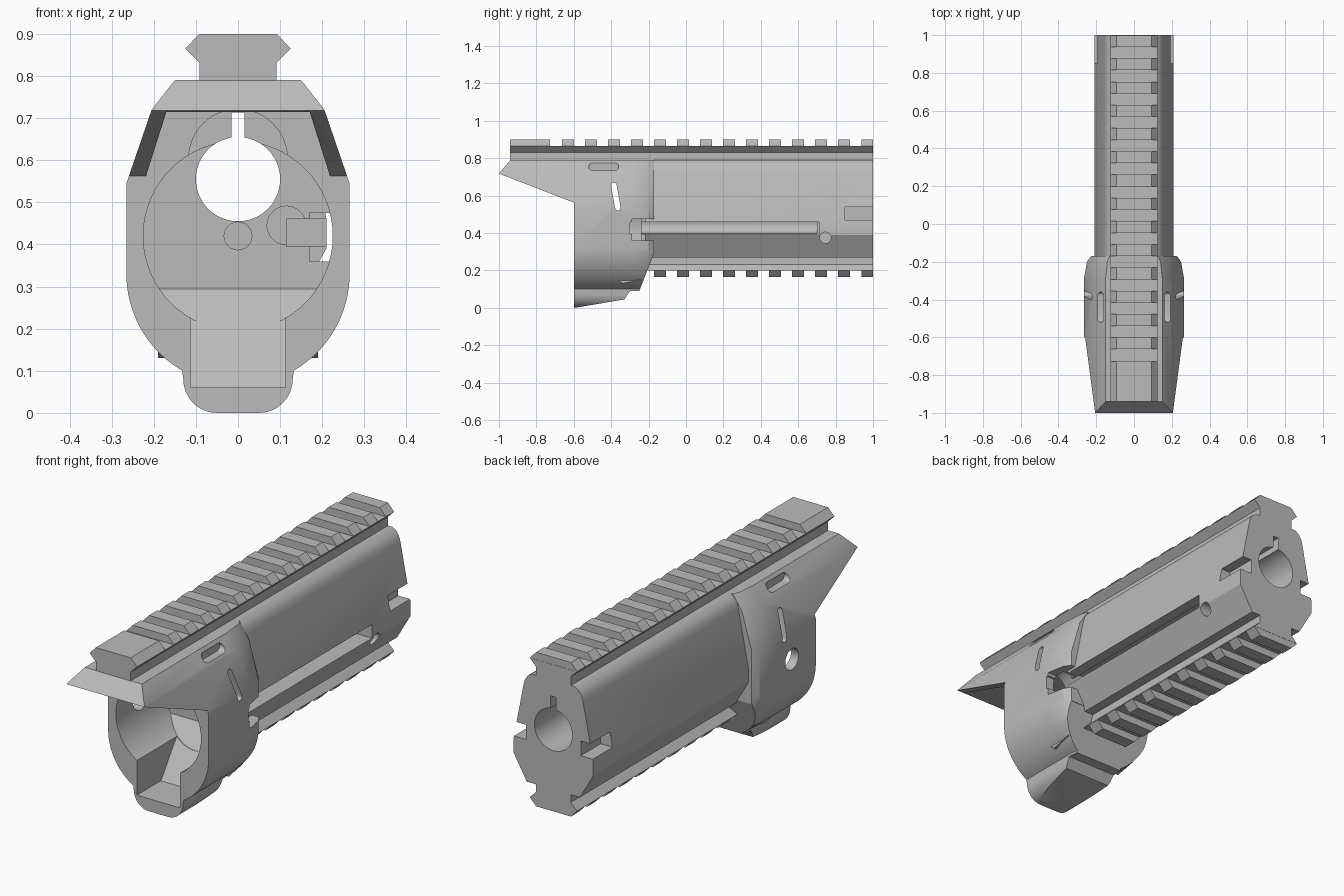
import bpy, bmesh
from math import sin, cos, pi, radians
from mathutils import Vector

if "Cube" in bpy.data.objects:
    bpy.data.objects.remove(bpy.data.objects["Cube"])

grey = bpy.data.materials.new("plain grey")
grey.use_nodes = True
colour = (0.5, 0.5, 0.5, 1)
grey.diffuse_color = colour
grey.node_tree.nodes["Principled BSDF"].inputs["Base Color"].default_value = colour


def loft(name, rings):
    """Solid through matching rings of points."""
    bm = bmesh.new()
    loops = [[bm.verts.new(p) for p in ring] for ring in rings]
    n = len(loops[0])
    for a, b in zip(loops, loops[1:]):
        for i in range(n):
            bm.faces.new((a[i], a[(i + 1) % n], b[(i + 1) % n], b[i]))
    bm.faces.new(loops[0])
    bm.faces.new(loops[-1])
    bmesh.ops.recalc_face_normals(bm, faces=bm.faces)
    mesh = bpy.data.meshes.new(name)
    bm.to_mesh(mesh)
    bm.free()
    mesh.materials.append(grey)
    obj = bpy.data.objects.new(name, mesh)
    bpy.context.collection.objects.link(obj)
    return obj


def along_y(name, pts, y0, y1):
    return loft(name, [[(x, y, z) for x, z in pts] for y in (y0, y1)])


def along_x(name, pts, x0, x1):
    return loft(name, [[(x, y, z) for y, z in pts] for x in (x0, x1)])


def arc(cx, cz, r, start, end, n):
    return [(cx + r * cos(radians(start + (end - start) * i / n)),
             cz + r * sin(radians(start + (end - start) * i / n))) for i in range(n + 1)]


def circle(cx, cz, r, n=48):
    return arc(cx, cz, r, 0, 360, n)[:-1]


def rect(a0, a1, b0, b1):
    return [(a0, b0), (a1, b0), (a1, b1), (a0, b1)]


def pill(cx, cz, half, r, angle):
    dx, dz = half * cos(radians(angle)), half * sin(radians(angle))
    return (arc(cx + dx, cz + dz, r, angle - 90, angle + 90, 8)
            + arc(cx - dx, cz - dz, r, angle + 90, angle + 270, 8))


def mirrored(half):
    return half + [(-x, z) for x, z in reversed(half)]


def carve(obj, cutters):
    for c in cutters:
        mod = obj.modifiers.new("cut", 'BOOLEAN')
        mod.operation, mod.solver, mod.object = 'DIFFERENCE', 'EXACT', c
    bpy.context.view_layer.update()
    graph = bpy.context.evaluated_depsgraph_get()
    mesh = bpy.data.meshes.new_from_object(obj.evaluated_get(graph))
    obj.modifiers.clear()
    obj.data = mesh


# Front collar with its hood, tapered at the rear
outline = mirrored(arc(0.05, 0.08, 0.08, -90, 0, 8) + arc(0, 0.33, 0.265, -60, 0, 20)
                   + [(0.265, 0.545), (0.205, 0.72), (0.15, 0.79)])
collar = loft("collar", [[(x * s, y, z) for x, z in outline] for y, s in
                         ((-1, 1), (-0.29, 1), (-0.2, 0.94), (-0.17, 0.86))])

# Long barrel body
body = along_y("body", mirrored([(0.14, 0.27), (0.21, 0.39), (0.21, 0.46), (0.157, 0.73),
                                 (0.15, 0.755), (0.135, 0.777), (0.115, 0.79)]), -0.22, 1)

# Shared cutters: bore, key slot, side groove
bore = [along_y("bore_cut", circle(0, 0.555, 0.1), -0.3, 1.1),
        along_y("key_cut", rect(-0.015, 0.015, 0.56, 0.713), -0.3, 1.1),
        along_y("dimple_cut", circle(0, 0.42, 0.033, 24), -0.3, -0.15)]
groove = [along_y("groove_cut", rect(0.115, 0.32, 0.395, 0.46), -0.3, 0.71),
          along_y("channel_cut", circle(0.115, 0.445, 0.046, 32), -0.31, 0.7)]

# Collar cutters
front_cut = along_x("front_cut", [(-1.1, -0.1), (-0.6, -0.1), (-0.6, 0.563), (-1, 0.718),
                                  (-0.931, 0.8), (-1.1, 0.8)], -0.4, 0.4)
rear_cut = along_x("rear_cut", [(0, 0.29), (-0.172, 0.29), (-0.25, 0.09), (-0.3, 0.09),
                                (-0.33, 0.045), (-0.61, -0.002), (-0.61, -0.1), (0, -0.1)], -0.4, 0.4)
hood_cut = along_y("hood_cut", [(-0.17, 0.715), (-0.232, 0.52), (0.232, 0.52), (0.17, 0.715)],
                   -1.1, -0.6)
pocket = [along_y("pocket_cut", circle(0, 0.42, 0.225, 64), -0.7, -0.24),
          along_y("pocket_top_cut", circle(0, 0.604, 0.117), -0.71, -0.245),
          along_x("feed_cut", [(-0.72, 0.06), (-0.42, 0.06), (-0.4, 0.085), (-0.36, 0.145),
                               (-0.25, 0.29), (-0.72, 0.29)], -0.113, 0.113)]
openings = [along_x("slit_cut", pill(-0.375, 0.595, 0.06, 0.015, 100), -0.4, 0.4),
            along_x("port_cut", circle(-0.42, 0.42, 0.05, 32), -0.4, -0.15),
            along_x("window_cut", rect(-0.29, -0.1, 0.36, 0.475), 0.17, 0.4)]
for side in (-1, 1):
    openings.append(along_x("recess_cut", pill(-0.44, 0.755, 0.06, 0.02, 0),
                            side * 0.155, side * 0.4))

# Body cutters
notches = [along_x("rear_notch_cut", rect(0.85, 1.1, 0.47, 0.54), s * 0.145, s * 0.4)
           for s in (-1, 1)]
pin = along_x("pin_hole_cut", circle(0.745, 0.375, 0.03, 24), 0.12, 0.4)

collar_cuts = [front_cut, rear_cut, hood_cut] + pocket + bore + groove + openings
body_cuts = bore + groove + notches + [pin]
carve(collar, collar_cuts)
carve(body, body_cuts)
for cutter in set(collar_cuts + body_cuts):
    bpy.data.objects.remove(cutter)

# Sloped ramp at the back of the pocket
ramp = along_x("ramp", [(-0.235, 0.3), (-0.235, 0.15), (-0.34, 0.13), (-0.36, 0.145)], -0.19, 0.19)


# Toothed rails, upper and lower
def rail(name, flip, start, first):
    def place(half):
        return mirrored([(x, 1.065 - z if flip else z) for x, z in half])
    along_y(name + "_base", place([(0.092, 0.78), (0.092, 0.832), (0.125, 0.865)]), start, 1)
    tooth = place([(0.125, 0.865), (0.092, 0.9)])
    spans = [(-0.662 + 0.123 * k, -0.6 + 0.123 * k) for k in range(first, 14)]
    if not flip:
        spans.append((-0.94, -0.727))
    for y0, y1 in spans:
        along_y(name + "_tooth", tooth, y0, min(y1, 1))


rail("top_rail", False, -0.94, 0)
rail("bottom_rail", True, -0.21, 4)

# Smooth the round surfaces, keep edges crisp
for obj in (collar, body):
    bpy.ops.object.select_all(action='DESELECT')
    obj.select_set(True)
    bpy.context.view_layer.objects.active = obj
    bpy.ops.object.shade_smooth_by_angle(angle=radians(25))
